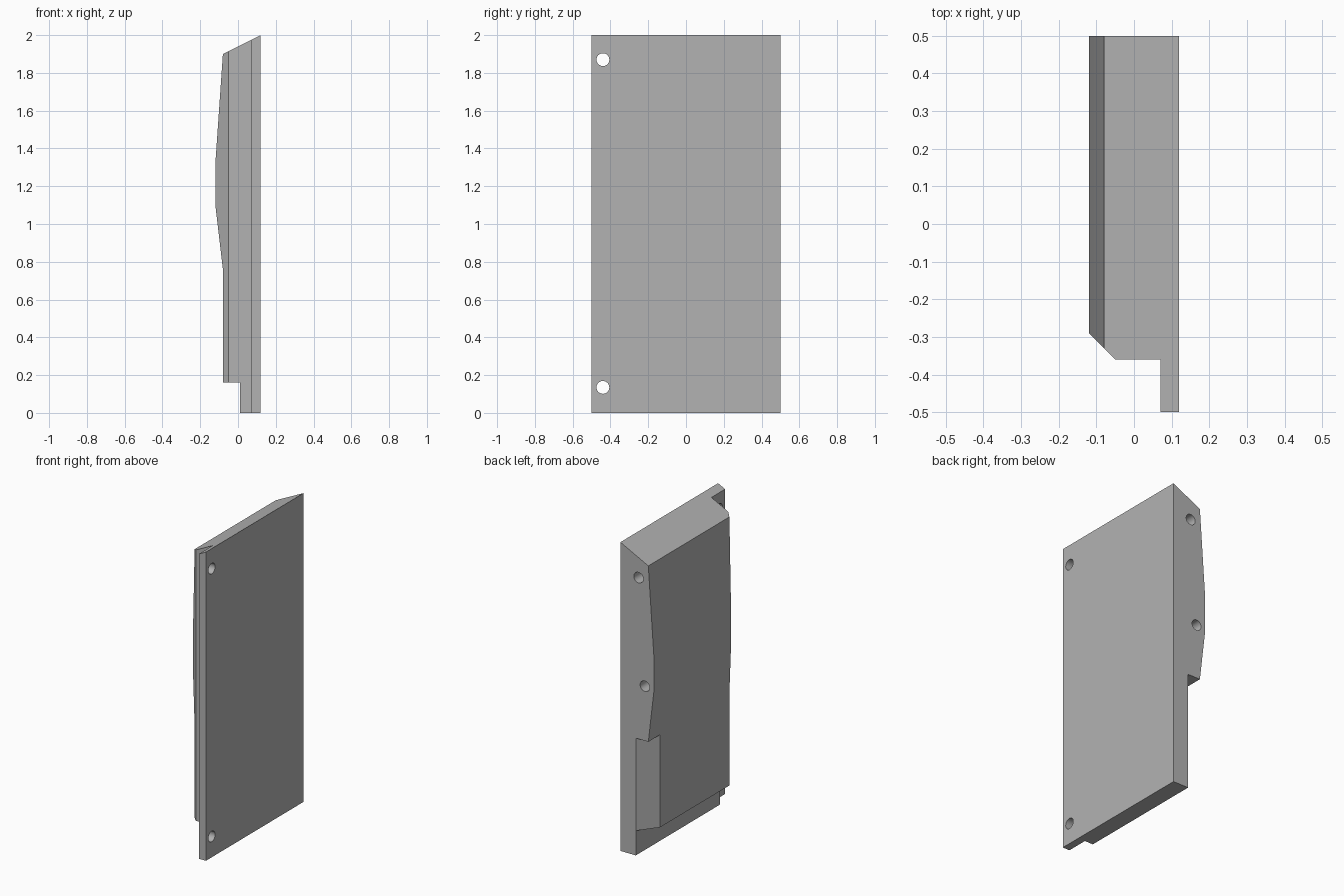
import bpy
import bmesh
import math
from mathutils import Matrix, Vector

if "Cube" in bpy.data.objects:
    bpy.data.objects.remove(bpy.data.objects["Cube"])

# Single grey finish
grey = bpy.data.materials.new("plain grey")
grey.use_nodes = True
colour = (0.45, 0.45, 0.45, 1)
grey.diffuse_color = colour
grey.node_tree.nodes["Principled BSDF"].inputs["Base Color"].default_value = colour


def to_object(bm, name):
    bmesh.ops.recalc_face_normals(bm, faces=bm.faces)
    mesh = bpy.data.meshes.new(name)
    bm.to_mesh(mesh)
    bm.free()
    mesh.materials.append(grey)
    obj = bpy.data.objects.new(name, mesh)
    bpy.context.collection.objects.link(obj)
    return obj


def prism(name, points, travel):
    """Extrude a closed outline of 3D points along a vector."""
    bm = bmesh.new()
    face = bm.faces.new([bm.verts.new(p) for p in points])
    grown = bmesh.ops.extrude_face_region(bm, geom=[face], use_keep_orig=True)
    verts = [g for g in grown["geom"] if isinstance(g, bmesh.types.BMVert)]
    bmesh.ops.translate(bm, vec=Vector(travel), verts=verts)
    return to_object(bm, name)


def drill(name, centre, axis, length, radius=0.034):
    """Round cutter centred on a point, lying along an axis."""
    bm = bmesh.new()
    turn = Matrix.Rotation(math.pi / 2, 4, "Y" if axis == "X" else "X")
    bmesh.ops.create_cone(bm, cap_ends=True, segments=32, radius1=radius,
                          radius2=radius, depth=length,
                          matrix=Matrix.Translation(centre) @ turn)
    return to_object(bm, name)


def cut(target, cutter):
    cutter.hide_render = True
    mod = target.modifiers.new("cut", "BOOLEAN")
    mod.operation = "DIFFERENCE"
    mod.solver = "EXACT"
    mod.object = cutter
    bpy.context.view_layer.objects.active = target
    bpy.ops.object.modifier_apply(modifier=mod.name)
    bpy.data.objects.remove(cutter)


# Bulged side profile swept across the full width
profile = [(0.12, 0), (0.12, 2), (-0.08, 1.9), (-0.12, 1.32), (-0.12, 1.1),
           (-0.08, 0.76), (-0.08, 0.16), (0.01, 0.16), (0.01, 0)]
panel = prism("panel_body", [(x, -0.5, z) for x, z in profile], (0, 1, 0))

# Front step leaves a thin flange and a bevelled corner
step = [(-0.3, -0.6), (0.07, -0.6), (0.07, -0.36), (-0.05, -0.36), (-0.3, -0.11)]
cut(panel, prism("flange_cutter", [(x, y, -0.1) for x, y in step], (0, 0, 2.3)))

# Slanted recess on the lower rear corner
recess = [(0.04, 0.54), (-0.14, 0.3), (-0.3, 0.3), (-0.3, 0.54)]
cut(panel, prism("recess_cutter", [(x, y, 0.16) for x, y in recess], (0, 0, 0.6)))

# Through holes in the flange
for z in (0.135, 1.87):
    cut(panel, drill("flange_hole", (0.1, -0.44, z), "X", 0.2))

# Blind holes in the rear edge
for x, z in ((-0.01, 1.805), (-0.055, 1.114)):
    cut(panel, drill("edge_hole", (x, 0.5, z), "Y", 0.4))

# Smooth hole walls, crisp edges elsewhere
bpy.ops.object.select_all(action="DESELECT")
panel.select_set(True)
bpy.context.view_layer.objects.active = panel
bpy.ops.object.shade_smooth_by_angle(angle=math.radians(12))
